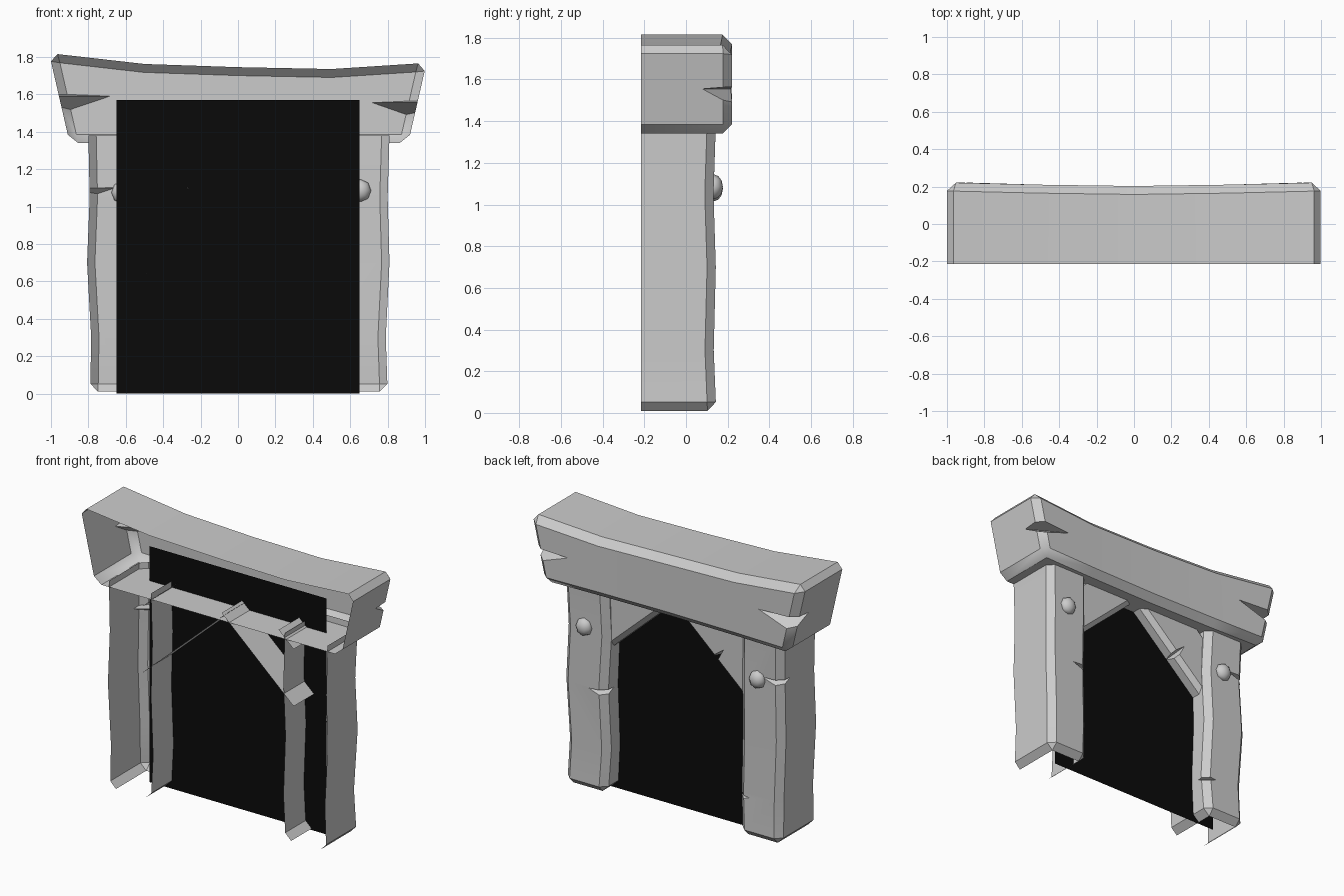
import bpy, bmesh
from mathutils import Vector

if "Cube" in bpy.data.objects:
    bpy.data.objects.remove(bpy.data.objects["Cube"])

BACK = -0.215


def finish(name, bm):
    me = bpy.data.meshes.new(name)
    bm.to_mesh(me)
    bm.free()
    ob = bpy.data.objects.new(name, me)
    bpy.context.collection.objects.link(ob)
    return ob


def activate(ob):
    bpy.ops.object.select_all(action='DESELECT')
    ob.select_set(True)
    bpy.context.view_layer.objects.active = ob


# Wedge cutter that chips a front edge of a beam
def notch(corner, inward, length, depth, up, down):
    c, w = Vector(corner), Vector(inward).normalized()
    t = Vector((0, 1, 0)).cross(w)
    if t.z < 0 or (abs(t.z) < 1e-6 and t.x < 0):
        t = -t
    out = c - w * 0.07 + Vector((0, 0.08, 0))
    pts = [c + w * length + Vector((0, 0.005, 0)), c - Vector((0, depth, 0)) - w * 0.005,
           out + t * up, out - t * down]
    bm = bmesh.new()
    bmesh.ops.convex_hull(bm, input=[bm.verts.new(p) for p in pts])
    bmesh.ops.recalc_face_normals(bm, faces=bm.faces)
    ob = finish("notch_cutter", bm)
    ob.hide_render = True
    return ob


# Chamfered beam from stations (edge a, edge b, front y); open at the back
def beam(name, stations, bevel, bevel_start, bevel_end, open_ends, notches=()):
    bm = bmesh.new()
    rings = []
    for a, b, y in stations:
        rings.append([bm.verts.new(p) for p in (
            (a[0], BACK, a[1]), (a[0], y, a[1]), (b[0], y, b[1]), (b[0], BACK, b[1]))])
    for r, s in zip(rings, rings[1:]):
        for i in range(4):
            j = (i + 1) % 4
            bm.faces.new((r[i], r[j], s[j], s[i]))
    bm.faces.new(rings[0])
    bm.faces.new(rings[-1])
    bmesh.ops.recalc_face_normals(bm, faces=bm.faces)
    edges = [bm.edges.get((r[i], s[i])) for r, s in zip(rings, rings[1:]) for i in (1, 2)]
    for ring, on in ((rings[0], bevel_start), (rings[-1], bevel_end)):
        if on:
            edges += [bm.edges.get((ring[i], ring[i + 1])) for i in range(3)]
    bmesh.ops.bevel(bm, geom=edges, offset=bevel, offset_type='OFFSET',
                    segments=1, profile=0.5, affect='EDGES')
    ob = finish(name, bm)

    activate(ob)
    for cutter in notches:
        m = ob.modifiers.new("notch", 'BOOLEAN')
        m.operation, m.solver, m.object = 'DIFFERENCE', 'EXACT', cutter
        bpy.ops.object.modifier_apply(modifier=m.name)
        bpy.data.objects.remove(cutter)

    # Remove the back and any open ends
    bm = bmesh.new()
    bm.from_mesh(ob.data)
    bm.normal_update()
    ends = []
    if open_ends:
        for st, nxt in ((stations[0], stations[1]), (stations[-1], stations[-2])):
            a, b = (Vector((p[0], 0, p[1])) for p in st[:2])
            n = (b - a).cross(Vector((0, 1, 0))).normalized()
            ends.append((a, n))
    kill = []
    for f in bm.faces:
        c = f.calc_center_median()
        if all(v.co.y < BACK + 0.001 for v in f.verts):
            kill.append(f)
        elif any(abs(f.normal.dot(n)) > 0.98 and abs((c - a).dot(n)) < 0.005 for a, n in ends):
            kill.append(f)
    bmesh.ops.delete(bm, geom=kill, context='FACES')
    bm.to_mesh(ob.data)
    bm.free()
    activate(ob)
    bpy.ops.object.shade_smooth_by_angle(angle=0.6)
    return ob


# Lintel
lintel = [(-0.90, -1.01, 1.34, 1.82, 0.222), (-0.5, -0.5, 1.34, 1.762, 0.21),
          (0.0, 0.0, 1.34, 1.745, 0.203), (0.5, 0.5, 1.34, 1.735, 0.21),
          (0.91, 1.008, 1.34, 1.768, 0.222)]
beam("lintel", [((xb, zb), (xt, zt), y) for xb, xt, zb, zt, y in lintel],
     0.045, True, True, False,
     [notch((-0.955, 0.215, 1.59), (1, 0, 0), 0.28, 0.14, 0.02, 0.16),
      notch((0.96, 0.215, 1.555), (-1, 0, 0), 0.25, 0.14, 0.02, 0.15)])

# Posts: z, inner x, outer x, front y
right = [(0.01, 0.50, 0.80, 0.145), (0.3, 0.485, 0.79, 0.133), (0.7, 0.50, 0.81, 0.143),
         (1.05, 0.485, 0.80, 0.132), (1.38, 0.495, 0.81, 0.143)]
left = [(0.01, -0.49, -0.79, 0.145), (0.3, -0.475, -0.785, 0.133), (0.7, -0.49, -0.807, 0.143),
        (1.05, -0.48, -0.793, 0.132), (1.38, -0.49, -0.80, 0.143)]
for name, rows, cuts in (
        ("right_post", right, [((0.50, 0.14, 0.69), (1, 0, 0), 0.12, 0.10, 0.02, 0.10)]),
        ("left_post", left, [((-0.795, 0.135, 1.10), (1, 0, 0), 0.15, 0.10, 0.01, 0.11),
                             ((-0.475, 0.135, 0.27), (-1, 0, 0), 0.09, 0.08, 0.03, 0.09)])):
    beam(name, [((xi, z), (xo, z), y) for z, xi, xo, y in rows],
         0.042, True, False, True, [notch(*c) for c in cuts])

# Diagonal braces
beam("right_brace", [((0.03, 1.39), (0.45, 1.39), 0.09), ((0.56, 0.91), (0.56, 1.29), 0.09)],
     0.03, False, False, True)
beam("left_brace", [((0.06, 1.39), (-0.43, 1.39), 0.09), ((-0.56, 0.83), (-0.56, 1.27), 0.09)],
     0.03, False, False, True,
     [notch((-0.27, 0.09, 1.10), (-0.66, 0, 0.75), 0.11, 0.10, 0.06, 0.06)])

# Bolts
for name, x, z in (("left_bolt", -0.62, 1.075), ("right_bolt", 0.655, 1.085)):
    bpy.ops.mesh.primitive_uv_sphere_add(segments=8, ring_count=6, radius=0.06,
                                         location=(x, 0.132, z), rotation=(1.5708, 0, 0))
    ob = bpy.context.object
    ob.name = name
    ob.scale = (0.95, 1.0, 0.75)
    bpy.ops.object.shade_smooth()

# Dark opening
bpy.ops.mesh.primitive_plane_add(size=1, location=(0, 0, 0.785), rotation=(1.5708, 0, 0))
opening = bpy.context.object
opening.name = "dark_opening"
opening.scale = (1.3, 1.57, 1)
mat = bpy.data.materials.new("black")
mat.diffuse_color = (0.003, 0.003, 0.003, 1)
mat.use_nodes = True
mat.node_tree.nodes["Principled BSDF"].inputs["Base Color"].default_value = mat.diffuse_color
opening.data.materials.append(mat)
